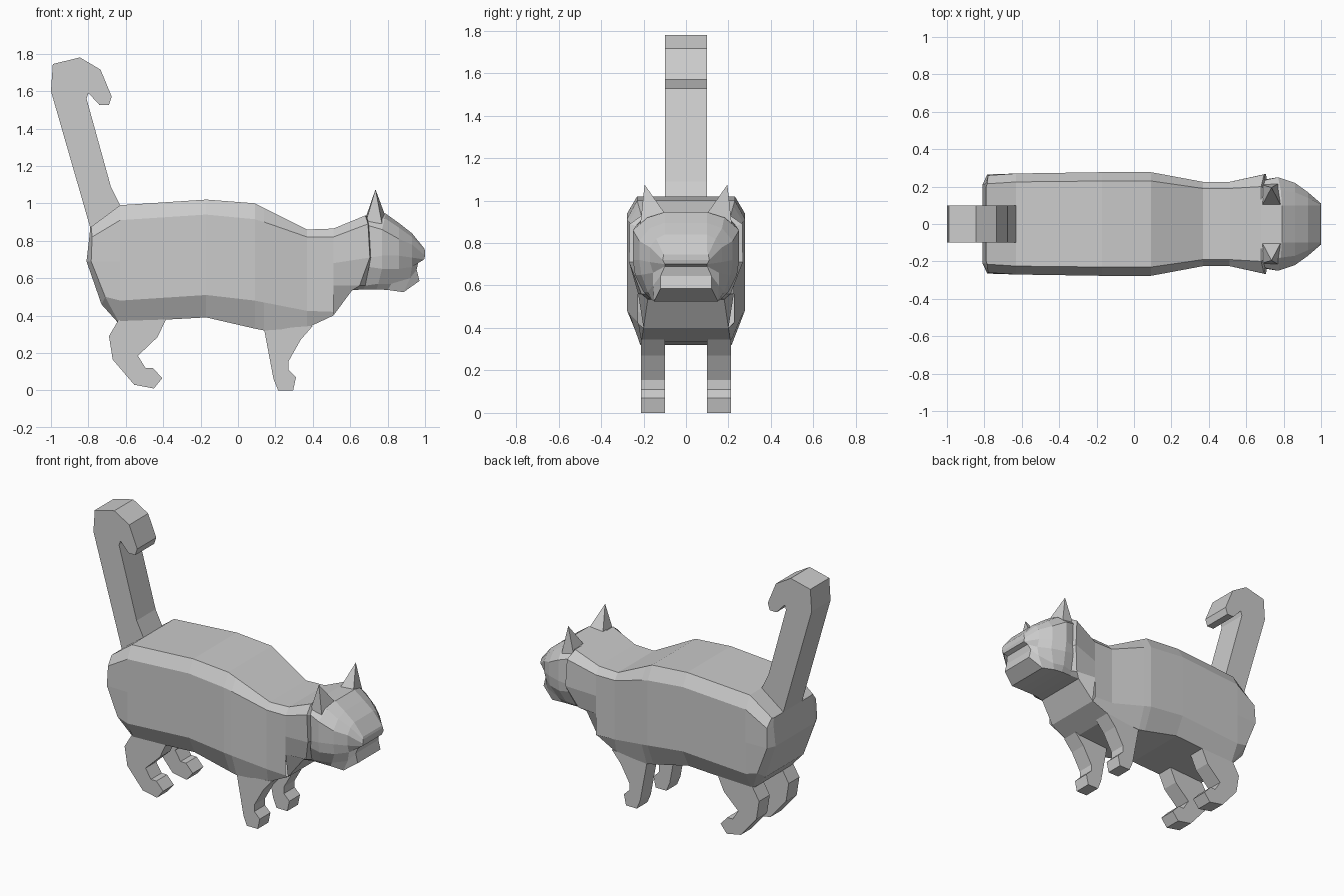
import bpy, bmesh


def finish(name, bm):
    bmesh.ops.recalc_face_normals(bm, faces=bm.faces)
    me = bpy.data.meshes.new(name)
    bm.to_mesh(me)
    bm.free()
    ob = bpy.data.objects.new(name, me)
    bpy.context.collection.objects.link(ob)
    return ob


def loft(name, halves, cap_start=False, cap_end=False):
    """Skin half sections (x, y, z), top to bottom, mirrored across y."""
    bm = bmesh.new()
    rings = []
    for h in halves:
        pts = list(h) + [(x, -y, z) for x, y, z in reversed(h)]
        rings.append([bm.verts.new(p) for p in pts])
    n = len(rings[0])
    for a, b in zip(rings, rings[1:]):
        for i in range(n):
            j = (i + 1) % n
            bm.faces.new((a[i], a[j], b[j], b[i]))
    for ring, wanted in ((rings[0], cap_start), (rings[-1], cap_end)):
        if wanted:
            for i in range(n // 2 - 1):
                bm.faces.new((ring[i], ring[i + 1], ring[n - 2 - i], ring[n - 1 - i]))
    return finish(name, bm)


def slab(name, profile, y0, y1):
    """Extrude an (x, z) outline from y0 to y1."""
    bm = bmesh.new()
    a = [bm.verts.new((x, y0, z)) for x, z in profile]
    b = [bm.verts.new((x, y1, z)) for x, z in profile]
    bm.faces.new(a)
    bm.faces.new(b)
    for i in range(len(a)):
        j = (i + 1) % len(a)
        bm.faces.new((a[i], a[j], b[j], b[i]))
    return finish(name, bm)


def section(x, *yz):
    return [(x, y, z) for y, z in yz]


# Body: rounded rump, then sections forward to the neck
loft("body", [
    [(-0.79, 0.20, 0.87), (-0.795, 0.21, 0.82), (-0.81, 0.21, 0.69),
     (-0.73, 0.20, 0.46), (-0.64, 0.19, 0.36)],
    [(-0.785, 0.215, 0.875), (-0.78, 0.26, 0.82), (-0.785, 0.265, 0.69),
     (-0.71, 0.26, 0.50), (-0.635, 0.20, 0.36)],
    section(-0.63, (0.225, 0.99), (0.27, 0.91), (0.27, 0.69), (0.27, 0.48), (0.21, 0.365)),
    section(-0.17, (0.23, 1.02), (0.277, 0.94), (0.277, 0.72), (0.277, 0.51), (0.215, 0.39)),
    section(0.09, (0.23, 1.0), (0.277, 0.915), (0.277, 0.70), (0.277, 0.48), (0.215, 0.33)),
    section(0.14, (0.223, 0.975), (0.268, 0.9), (0.268, 0.69), (0.268, 0.47), (0.215, 0.32)),
    section(0.37, (0.19, 0.86), (0.225, 0.82), (0.225, 0.62), (0.225, 0.425), (0.21, 0.335)),
    section(0.51, (0.19, 0.865), (0.225, 0.82), (0.225, 0.62), (0.225, 0.42), (0.20, 0.40)),
], cap_start=True)

# Neck: flares to a collar edge behind the cheeks
loft("neck", [
    section(0.51, (0.19, 0.865), (0.225, 0.82), (0.225, 0.68), (0.225, 0.56), (0.20, 0.40)),
    [(0.68, 0.20, 0.935), (0.695, 0.265, 0.89), (0.705, 0.268, 0.71),
     (0.65, 0.21, 0.56), (0.61, 0.18, 0.535)],
    [(0.69, 0.19, 0.93), (0.70, 0.235, 0.88), (0.71, 0.24, 0.71),
     (0.68, 0.19, 0.56), (0.67, 0.17, 0.54)],
])

# Head: faceted skull narrowing to the muzzle, with a mouth notch
loft("head", [
    [(0.68, 0.13, 0.935), (0.69, 0.2, 0.915), (0.70, 0.235, 0.88), (0.71, 0.24, 0.71),
     (0.70, 0.235, 0.66), (0.68, 0.19, 0.56), (0.67, 0.17, 0.54)],
    [(0.79, 0.1, 0.945), (0.785, 0.18, 0.92), (0.77, 0.25, 0.86), (0.77, 0.25, 0.72),
     (0.77, 0.24, 0.65), (0.75, 0.2, 0.57), (0.74, 0.17, 0.54)],
    [(0.86, 0.1, 0.895), (0.86, 0.17, 0.87), (0.86, 0.22, 0.81), (0.86, 0.22, 0.72),
     (0.86, 0.21, 0.65), (0.82, 0.18, 0.57), (0.80, 0.165, 0.537)],
    [(0.93, 0.1, 0.84), (0.93, 0.14, 0.82), (0.93, 0.17, 0.78), (0.93, 0.17, 0.71),
     (0.93, 0.155, 0.66), (0.92, 0.155, 0.6), (0.885, 0.15, 0.525)],
    [(0.995, 0.1, 0.76), (1.0, 0.105, 0.745), (1.0, 0.11, 0.72), (0.995, 0.1, 0.70),
     (0.965, 0.1, 0.69), (0.955, 0.12, 0.645), (0.97, 0.12, 0.585)],
], cap_end=True)

# Tail: upright with a hooked tip
slab("tail", [
    (-0.63, 0.99), (-0.68, 1.09), (-0.81, 1.56), (-0.80, 1.59), (-0.74, 1.525),
    (-0.69, 1.525), (-0.675, 1.57), (-0.735, 1.715), (-0.845, 1.78),
    (-0.99, 1.745), (-1.0, 1.60), (-0.79, 0.87)], -0.1, 0.1)

hind_leg = [
    (-0.64, 0.375), (-0.69, 0.29), (-0.67, 0.165), (-0.555, 0.03), (-0.45, 0.01),
    (-0.405, 0.065), (-0.455, 0.12), (-0.495, 0.12), (-0.535, 0.185),
    (-0.43, 0.285), (-0.385, 0.38)]
front_leg = [
    (0.14, 0.325), (0.19, 0.06), (0.215, 0.0), (0.295, 0.0), (0.31, 0.07),
    (0.27, 0.11), (0.27, 0.155), (0.335, 0.27), (0.40, 0.345)]

# Legs and ears, mirrored left and right
for side, s in (("left", 1), ("right", -1)):
    slab("hind_leg_" + side, hind_leg, 0.10 * s, 0.213 * s)
    slab("front_leg_" + side, front_leg, 0.10 * s, 0.213 * s)
    bm = bmesh.new()
    tip = bm.verts.new((0.735, 0.195 * s, 1.075))
    base = [bm.verts.new((x, y * s, z)) for x, y, z in (
        (0.685, 0.1, 0.93), (0.785, 0.1, 0.94), (0.77, 0.215, 0.89), (0.685, 0.21, 0.905))]
    for i in range(4):
        bm.faces.new((base[i], base[(i + 1) % 4], tip))
    bm.faces.new(base)
    finish("ear_" + side, bm)
